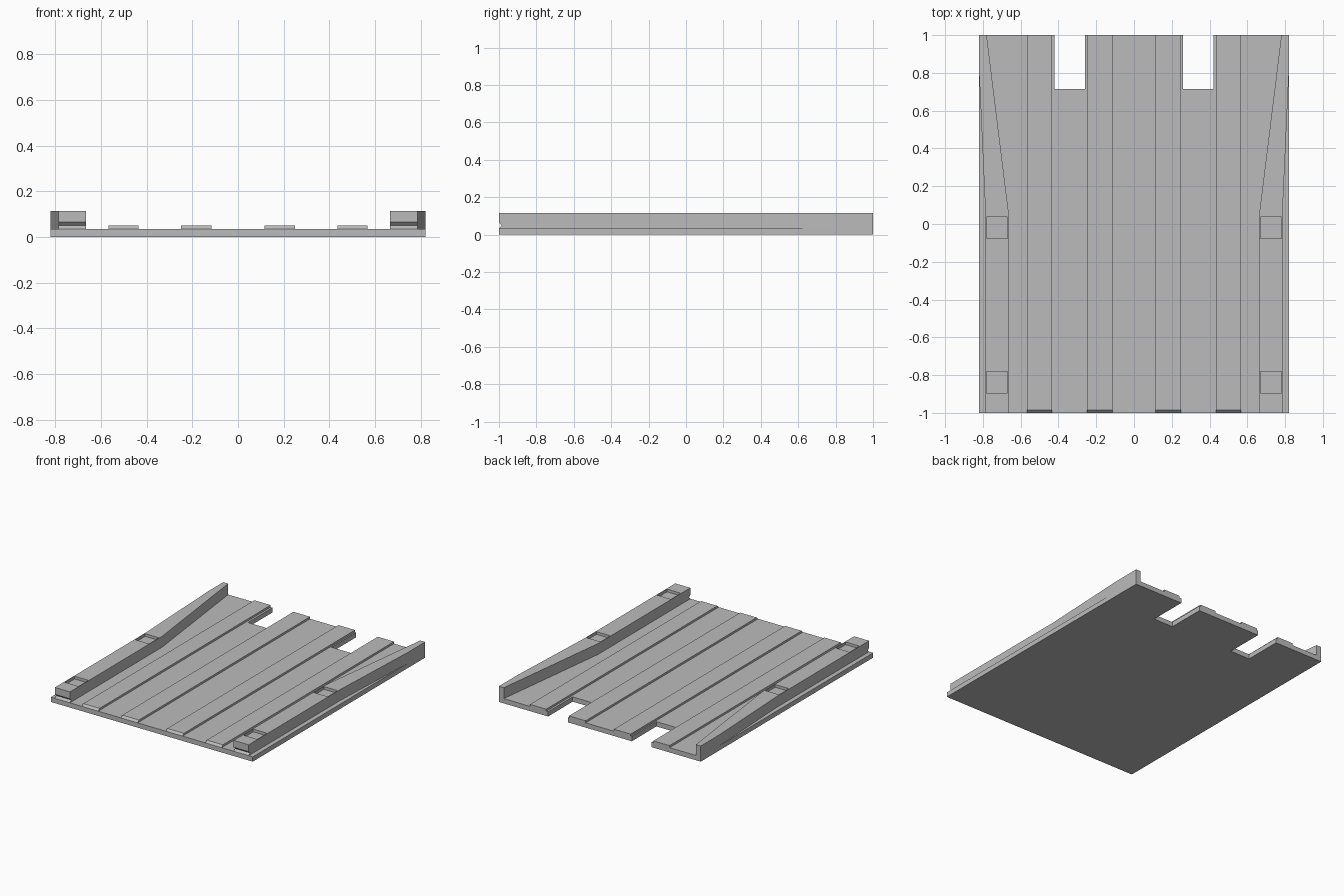
import bpy, bmesh
from mathutils import Vector

cube = bpy.data.objects.get("Cube")
if cube:
    bpy.data.objects.remove(cube, do_unlink=True)

grey = bpy.data.materials.new("plain grey")
grey.use_nodes = True
grey.diffuse_color = (0.5, 0.5, 0.5, 1)
grey.node_tree.nodes["Principled BSDF"].inputs["Base Color"].default_value = (0.5, 0.5, 0.5, 1)

DECK, RIB, TOP = 0.035, 0.05, 0.115


def prism(name, points, push):
    """Extrude a closed outline of 3D points along a vector."""
    bm = bmesh.new()
    face = bm.faces.new([bm.verts.new(p) for p in points])
    new = bmesh.ops.extrude_face_region(bm, geom=[face])["geom"]
    verts = [v for v in new if isinstance(v, bmesh.types.BMVert)]
    bmesh.ops.translate(bm, verts=verts, vec=Vector(push))
    bmesh.ops.recalc_face_normals(bm, faces=bm.faces)
    mesh = bpy.data.meshes.new(name)
    bm.to_mesh(mesh)
    bm.free()
    mesh.materials.append(grey)
    obj = bpy.data.objects.new(name, mesh)
    bpy.context.collection.objects.link(obj)
    return obj


def cut(target, cutter):
    cutter.hide_render = True
    cutter.hide_viewport = True
    mod = target.modifiers.new("cut", 'BOOLEAN')
    mod.operation = 'DIFFERENCE'
    mod.solver = 'EXACT'
    mod.object = cutter


# Deck plate with two slots in the back edge
half = [(0.26, 1), (0.26, 0.715), (0.42, 0.715), (0.42, 1), (0.82, 1), (0.82, -1)]
outline = half + [(-x, y) for x, y in reversed(half)]
prism("deck", [(x, y, 0) for x, y in outline], (0, 0, DECK))

for side, s in (("left", 1), ("right", -1)):
    # Raised planks with a sloped front end
    for label, x0, x1 in (("inner", 0.115, 0.25), ("outer", 0.435, 0.567)):
        profile = [(-1, DECK), (-0.985, RIB), (1, RIB), (1, DECK)]
        prism(f"{side}_{label}_plank", [(s * x0, y, z) for y, z in profile],
              (s * (x1 - x0), 0, 0))

    # Side rail, straight in front and tapering to a thin wall behind
    plan = [(0.665, -1), (0.787, -1), (0.787, 0.07), (0.82, 0.8),
            (0.82, 1), (0.78, 1), (0.665, 0.07)]
    rail = prism(f"{side}_rail", [(s * x, y, DECK) for x, y in plan], (0, 0, TOP - DECK))

    # V groove across the front end of the rail
    groove = [(-1.005, RIB - 0.02), (-0.985, RIB), (-1.005, RIB + 0.02)]
    cut(rail, prism(f"{side}_groove_cutter", [(s * 0.6, y, z) for y, z in groove],
                    (s * 0.3, 0, 0)))

    # Shallow square pockets in the top of the rail
    for label, y0 in (("front", -0.895), ("rear", -0.077)):
        square = [(0.67, y0), (0.781, y0), (0.781, y0 + 0.115), (0.67, y0 + 0.115)]
        cut(rail, prism(f"{side}_{label}_pocket_cutter",
                        [(s * x, y, TOP - 0.02) for x, y in square], (0, 0, 0.05)))
